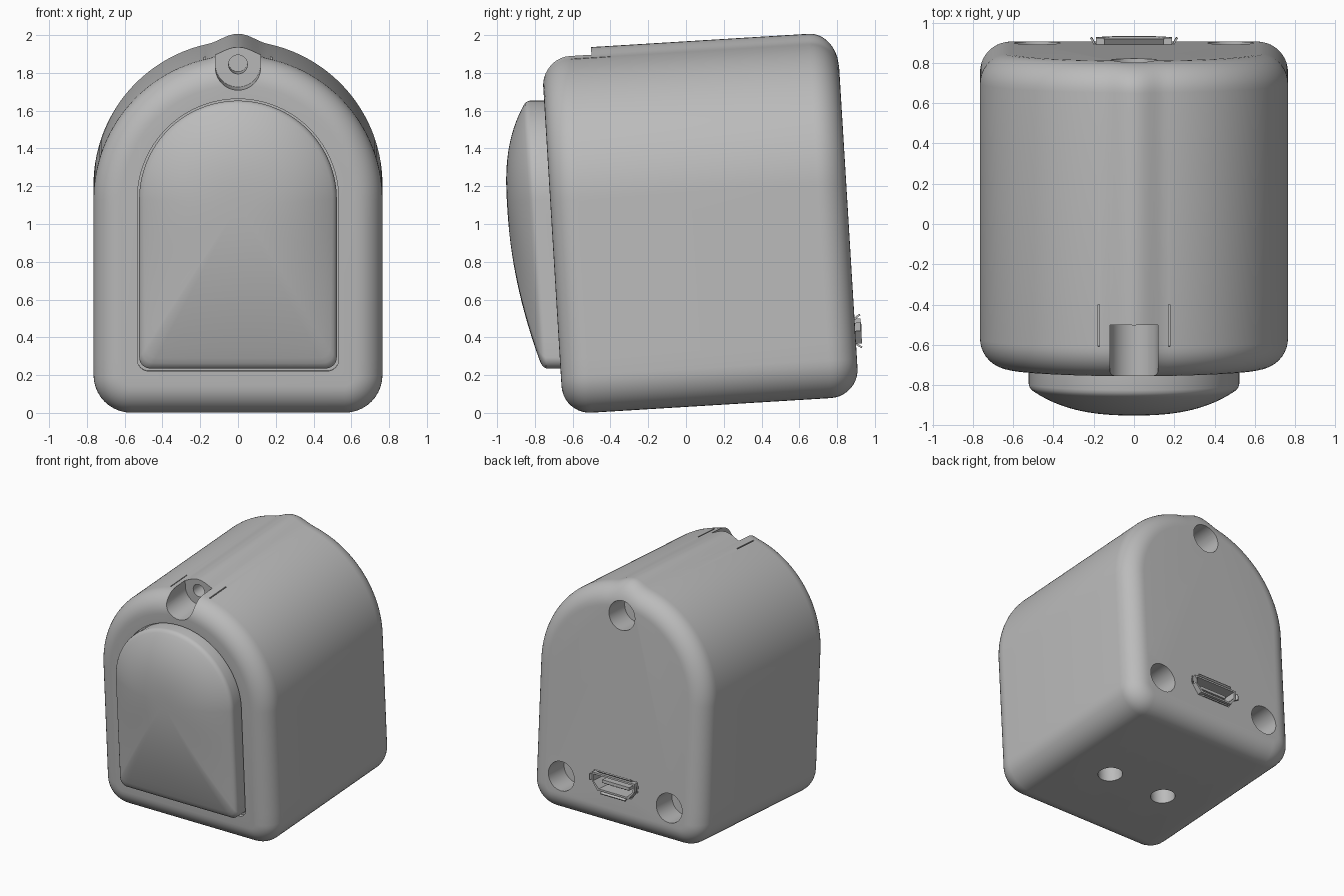
import bpy, bmesh, math
from mathutils import Matrix, Vector

cube = bpy.data.objects.get("Cube")
if cube:
    bpy.data.objects.remove(cube, do_unlink=True)

grey = bpy.data.materials.new("plain grey")
grey.use_nodes = True
COLOUR = (0.5, 0.5, 0.5, 1)
grey.diffuse_color = COLOUR
grey.node_tree.nodes["Principled BSDF"].inputs["Base Color"].default_value = COLOUR

# The housing leans forward; its own frame starts at the front bottom edge
LEAN = 0.061
TILT = Matrix.Translation((0, -0.65, -0.008)) @ Matrix.Rotation(math.atan(LEAN), 4, 'X')
DEPTH = 1.57


def make(name, bm, matrix=TILT):
    bmesh.ops.recalc_face_normals(bm, faces=bm.faces)
    mesh = bpy.data.meshes.new(name)
    bm.to_mesh(mesh)
    bm.free()
    mesh.transform(matrix)
    mesh.materials.append(grey)
    obj = bpy.data.objects.new(name, mesh)
    bpy.context.collection.objects.link(obj)
    return obj


def loft(name, rings, matrix=TILT):
    """Skin a list of closed rings and cap both ends."""
    bm = bmesh.new()
    rows = [[bm.verts.new(p) for p in ring] for ring in rings]
    n = len(rows[0])
    for a, b in zip(rows, rows[1:]):
        for i in range(n):
            j = (i + 1) % n
            bm.faces.new((a[i], a[j], b[j], b[i]))
    bm.faces.new(rows[0])
    bm.faces.new(rows[-1])
    return make(name, bm, matrix)


def box(name, lo, hi, turn=0.0, axis='X'):
    lo, hi = Vector(lo), Vector(hi)
    bm = bmesh.new()
    bmesh.ops.create_cube(bm, size=1, matrix=Matrix.Translation((lo + hi) / 2)
                          @ Matrix.Rotation(turn, 4, axis) @ Matrix.Diagonal((*(hi - lo), 1)))
    return make(name, bm)


def rod(name, centre, radius, length, axis='Y'):
    bm = bmesh.new()
    turn = Matrix.Rotation(math.pi / 2, 4, 'X') if axis == 'Y' else Matrix()
    bmesh.ops.create_cone(bm, cap_ends=True, segments=40, radius1=radius, radius2=radius,
                          depth=length, matrix=Matrix.Translation(centre) @ turn)
    return make(name, bm)


def arch(half, bottom, spring, corner, ridge=0.0):
    """Arched outline with rounded bottom corners and an optional crest ridge."""
    pts = []
    for i in range(97):
        a = math.pi * i / 96
        x = half * math.cos(a)
        r = half
        if abs(x) < 0.16 and ridge:
            r += ridge * (0.5 + 0.5 * math.cos(math.pi * x / 0.16))
        pts.append((r * math.cos(a), spring + r * math.sin(a)))
    low = bottom + corner
    pts += [(-half, spring + (low - spring) * k / 10) for k in range(1, 10)]
    for side, start in ((-1, math.pi), (1, 1.5 * math.pi)):
        for i in range(11):
            a = start + math.pi / 2 * i / 10
            pts.append((side * (half - corner) + corner * math.cos(a), low + corner * math.sin(a)))
        if side < 0:
            pts += [((half - corner) * (k / 5 - 1), bottom) for k in range(1, 10)]
    pts += [(half, low + (spring - low) * k / 10) for k in range(1, 10)]
    return pts


# Housing with rolled front and back rims
FILLET = 0.15
rim = [math.pi / 2 * i / 10 for i in range(11)]
steps = [(FILLET * (1 - math.sin(a)), FILLET * (1 - math.cos(a))) for a in rim]
steps = [(d, y) for d, y in steps]
rolls = steps + [(d, DEPTH - y) for d, y in reversed(steps)]


def housing_ring(inset, y):
    pts = arch(0.765 - inset, inset, 1.13, 0.2 - inset, 0.037 * (1 - inset / FILLET))
    return [(x, y, z) for x, z in pts]


housing = loft("housing", [housing_ring(d, y) for d, y in sorted(rolls, key=lambda r: r[1])])

# Domed front panel, standing upright on the leaning front
CENTRE = Vector((0, 1.1))


def panel_ring(scale, height):
    ring = []
    for p in arch(0.523, 0.235, 1.13, 0.06):
        off = Vector(p) - CENTRE
        off = off.lerp(off.normalized() * 0.6, (1 - scale) * 0.8) * scale
        x, z = CENTRE + off
        ring.append((x, -0.65 - LEAN * z - height, z))
    return ring


levels = [(1, -0.06), (1, 0.075), (0.992, 0.09), (0.975, 0.102)]
for k in range(17):
    s = 0.95 - 0.93 * k / 16
    levels.append((s, 0.23 - 0.135 * s ** 2.5))
panel = loft("front_panel", [panel_ring(s, h) for s, h in levels], Matrix())

# Cutters: panel seat, front notch, slits, screw holes and foot holes
cutters = [loft("panel_seat", [[(x, y, z) for x, z in arch(0.533, 0.23, 1.14, 0.06)]
                               for y in (-0.1, 0.03)])]
cutters.append(rod("notch_round", (0, 0.08, 1.84), 0.12, 0.37))
cutters.append(box("notch_open", (-0.12, -0.1, 1.84), (0.12, 0.265, 2.1)))
cutters.append(rod("notch_bore", (0, 0.3, 1.84), 0.05, 0.3))
for side in (-1, 1):
    cutters.append(box("slit", (side * 0.175 - 0.004, 0.155, 1.84),
                       (side * 0.175 + 0.004, 0.365, 2.0)))
    cutters.append(rod("foot_hole", (side * 0.25, 0.68, 0), 0.09, 0.4, 'Z'))
for x, z in ((-0.48, 0.29), (0.48, 0.29), (0, 1.68)):
    cutters.append(rod("screw_hole", (x, DEPTH, z), 0.115, 0.4))
    cutters.append(rod("screw_bore", (x, DEPTH - 0.2, z), 0.05, 0.3))


# Connector socket in the back
PORT_Z = 0.345


def port_ring(grow, y):
    half = ((0.175, 0.052), (0.175, 0.0), (0.125, -0.052))
    pts = list(half) + [(-x, z) for x, z in reversed(half)]
    return [(x + math.copysign(grow, x), y, PORT_Z + z + math.copysign(grow, z) * (z != 0))
            for x, z in pts]


cutters.append(loft("port_pocket", [port_ring(0.02, DEPTH - 0.2), port_ring(0.02, DEPTH + 0.1)]))
shell = loft("port_shell", [port_ring(0, 1.38), port_ring(0, 1.602),
                            port_ring(-0.014, 1.602), port_ring(-0.014, 1.4)])
tongue = box("port_tongue", (-0.12, 1.38, PORT_Z - 0.012), (0.12, 1.57, PORT_Z + 0.012))
for k in range(9):
    x = (k - 4) * 0.025
    box("port_contact", (x - 0.006, 1.45, PORT_Z - 0.02), (x + 0.006, 1.56, PORT_Z - 0.011))

# Flared lips around the socket
for side in (-1, 1):
    z = PORT_Z + side * 0.072
    half = 0.15 if side > 0 else 0.11
    box("port_lip", (-half, 1.55, z - 0.005), (half, 1.605, z + 0.005), side * 0.6)
    x = side * 0.2
    box("port_side_lip", (x - 0.005, 1.55, PORT_Z), (x + 0.005, 1.605, PORT_Z + 0.045),
        -side * 0.5, 'Z')

# Cut the housing, then discard the cutters
for c in cutters:
    c.hide_render = True
    mod = housing.modifiers.new(c.name, 'BOOLEAN')
    mod.operation = 'DIFFERENCE'
    mod.solver = 'EXACT'
    mod.object = c
bpy.context.view_layer.update()
graph = bpy.context.evaluated_depsgraph_get()
result = bpy.data.meshes.new_from_object(housing.evaluated_get(graph))
housing.modifiers.clear()
housing.data = result
for c in cutters:
    bpy.data.objects.remove(c, do_unlink=True)

# Smooth shading with crisp edges
bpy.ops.object.select_all(action='DESELECT')
for obj in (housing, panel):
    obj.select_set(True)
bpy.context.view_layer.objects.active = housing
bpy.ops.object.shade_smooth_by_angle(angle=math.radians(30))
